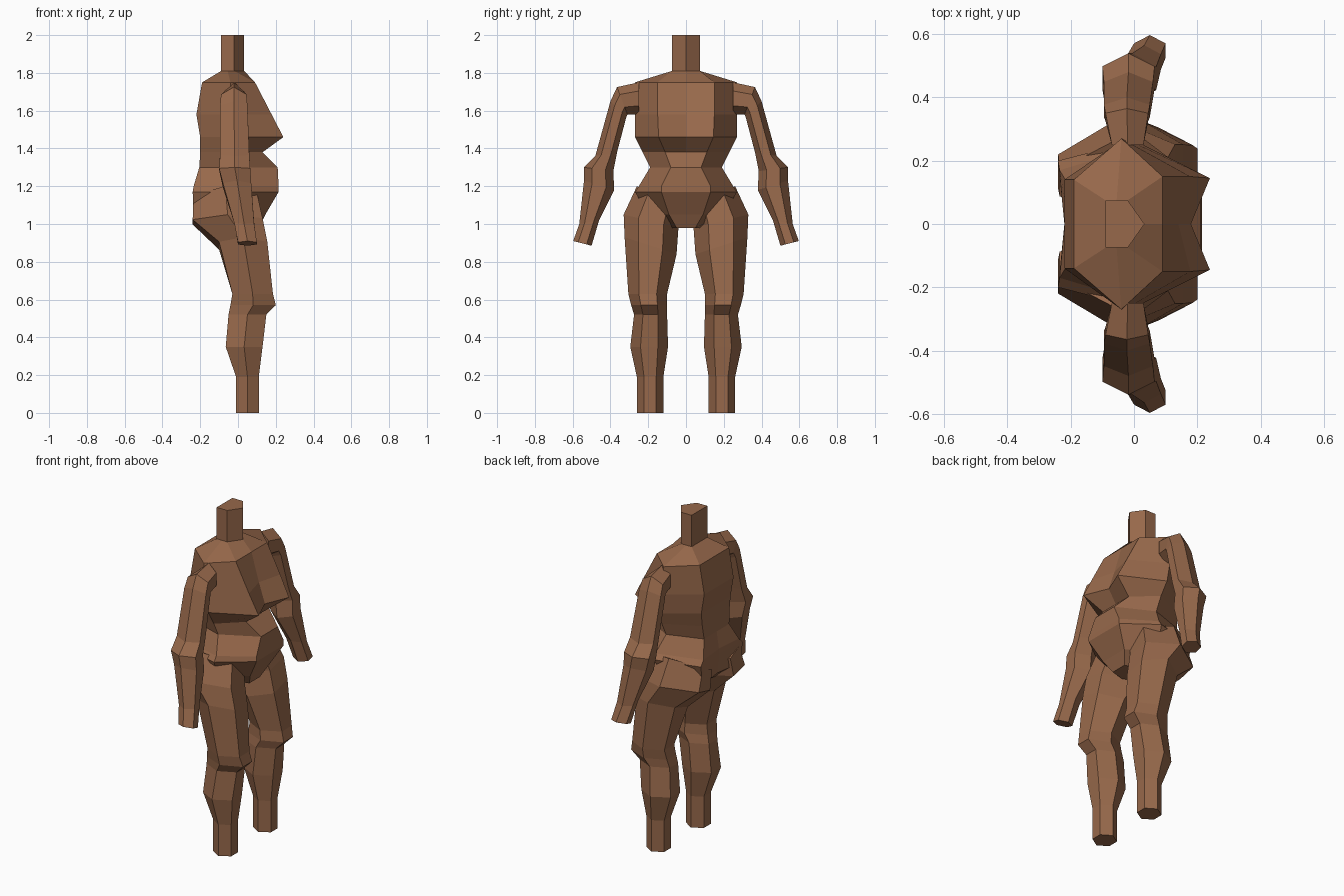
import bpy, bmesh

skin = bpy.data.materials.new("brown_clay")
skin.diffuse_color = (0.31, 0.14, 0.07, 1)


def loft(name, rings, mirror=False):
    """Skin a stack of equal-length point rings, with flat end caps."""
    bm = bmesh.new()
    loops = [[bm.verts.new(p) for p in ring] for ring in rings]
    n = len(loops[0])
    for a, b in zip(loops, loops[1:]):
        for i in range(n):
            j = (i + 1) % n
            bm.faces.new((a[i], a[j], b[j], b[i]))
    bm.faces.new(loops[0])
    bm.faces.new(loops[-1])
    bmesh.ops.recalc_face_normals(bm, faces=bm.faces)
    mesh = bpy.data.meshes.new(name)
    bm.to_mesh(mesh)
    bm.free()
    mesh.materials.append(skin)
    obj = bpy.data.objects.new(name, mesh)
    bpy.context.collection.objects.link(obj)
    if mirror:
        mod = obj.modifiers.new("mirror", 'MIRROR')
        mod.use_axis = (False, True, False)
        mod.use_mirror_merge = False
    return obj


def symmetric(z, xs, ys):
    """Full torso ring from its half: back centre, back, side, front, front centre."""
    half = [(x, y, z) for x, y in zip(xs, ys)]
    return half + [(x, -y, z) for x, y, z in half[-2:0:-1]]


def hexagon(inner, outer, xb, xf, back=(0.27, 0.73)):
    """Six-sided limb ring between an inner and outer (y, z) point."""
    def at(t, x):
        return (x,) + tuple(a + (b - a) * t for a, b in zip(inner, outer))
    xm = (xb + xf) / 2
    return [at(0, xm), at(back[0], xb), at(back[1], xb),
            at(1, xm), at(0.73, xf), at(0.27, xf)]


# Neck
neck_x = (-0.09, -0.09, -0.055, -0.02, 0.033)
neck_y = (0, 0.075, 0.075, 0.075, 0)
loft("neck", [symmetric(z, neck_x, neck_y) for z in (1.78, 2.0)])

# Torso from neck base to crotch
torso = [
    (1.81, neck_x, neck_y),
    (1.75, (-0.19, -0.19, -0.04, 0.09, 0.09), (0, 0.14, 0.27, 0.15, 0)),
    (1.58, (-0.22, -0.22, -0.03, 0.178, 0.14), (0, 0.14, 0.27, 0.15, 0)),
    (1.46, (-0.20, -0.20, -0.01, 0.24, 0.18), (0, 0.14, 0.27, 0.145, 0)),
    (1.38, (-0.20, -0.20, 0.0, 0.13, 0.13), (0, 0.13, 0.23, 0.11, 0)),
    (1.30, (-0.205, -0.205, 0.0, 0.21, 0.21), (0, 0.12, 0.19, 0.08, 0)),
    (1.20, (-0.22, -0.235, 0.03, 0.215, 0.215), (0, 0.17, 0.25, 0.13, 0)),
    (1.17, (-0.22, -0.24, 0.03, 0.215, 0.215), (0, 0.2, 0.27, 0.13, 0)),
    (1.05, (-0.21, -0.235, 0.0, 0.145, 0.145), (0, 0.18, 0.2, 0.09, 0)),
    (0.98, (-0.12, -0.14, 0.0, 0.11, 0.11), (0, 0.08, 0.08, 0.05, 0)),
]
loft("torso", [symmetric(*r) for r in torso])

# Legs, with a slanted hip joint
seat = (0.25, 0.62)
leg = [
    hexagon((0.03, 1.08), (0.26, 1.2), -0.235, 0.10, seat),
    hexagon((0.04, 0.98), (0.33, 1.05), -0.24, 0.13, seat),
    hexagon((0.05, 0.84), (0.325, 0.93), -0.10, 0.155),
]
for z, y0, y1, xb, xf in [
    (0.63, 0.10, 0.305, -0.03, 0.185),
    (0.57, 0.10, 0.29, -0.04, 0.20),
    (0.52, 0.10, 0.275, -0.05, 0.15),
    (0.35, 0.095, 0.295, -0.065, 0.13),
    (0.19, 0.12, 0.26, -0.01, 0.11),
    (0.0, 0.12, 0.26, -0.01, 0.11),
]:
    leg.append(hexagon((y0, z), (y1, z), xb, xf))
loft("legs", leg, mirror=True)

# Arms from shoulder to hand stump
arm = [
    ((0.25, 1.58), (0.25, 1.75), -0.07, 0.03),
    ((0.31, 1.58), (0.365, 1.725), -0.09, 0.045),
    ((0.315, 1.57), (0.40, 1.65), -0.095, 0.05),
    ((0.365, 1.38), (0.48, 1.36), -0.095, 0.06),
    ((0.385, 1.28), (0.54, 1.30), -0.10, 0.065),
    ((0.38, 1.18), (0.54, 1.23), -0.08, 0.07),
    ((0.46, 1.02), (0.565, 1.0), -0.02, 0.085),
    ((0.50, 0.885), (0.597, 0.91), 0.0, 0.10),
]
loft("arms", [hexagon(*r) for r in arm], mirror=True)
